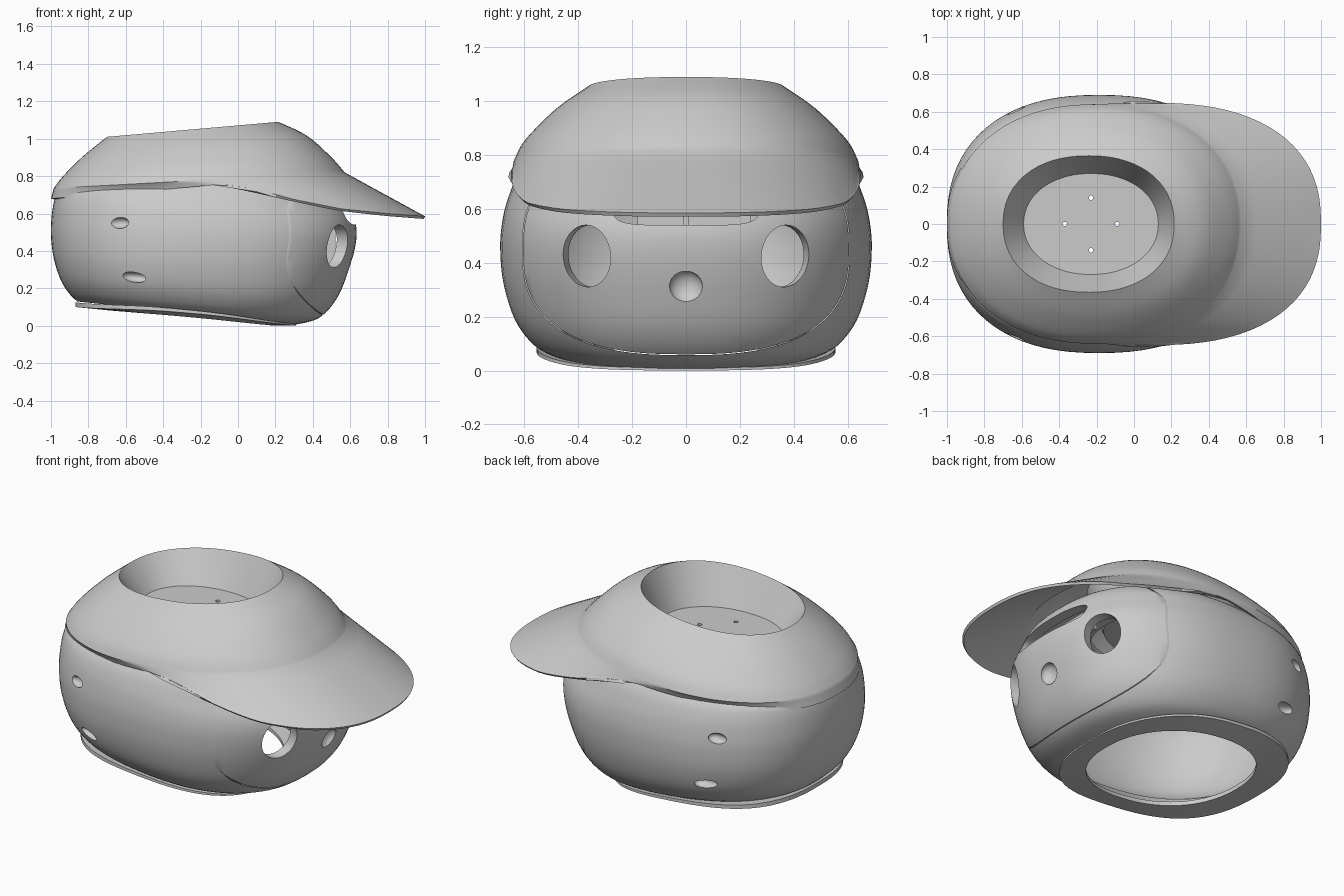
import bpy, bmesh, math
from mathutils import Vector

if "Cube" in bpy.data.objects:
    bpy.data.objects.remove(bpy.data.objects["Cube"])

SEG = 80
grey = bpy.data.materials.new("plain grey")
grey.use_nodes = True
grey.diffuse_color = (0.6, 0.6, 0.6, 1)
grey.node_tree.nodes["Principled BSDF"].inputs["Base Color"].default_value = (0.6, 0.6, 0.6, 1)


def spow(v, p):
    return math.copysign(abs(v) ** p, v)


def ring(xb, xf, hw, zb, zf, n=2.2, cx=None, height=None):
    """Rounded outline from back xb to front xf, its height sloping from zb to zf."""
    cx = (xb + xf) / 2 if cx is None else cx
    pts = []
    for i in range(SEG):
        a = 2 * math.pi * i / SEG
        c = spow(math.cos(a), 2 / n)
        x = cx + c * ((xf - cx) if c > 0 else (cx - xb))
        z = height(x) if height else zb + (zf - zb) * (x - xb) / (xf - xb)
        pts.append(Vector((x, hw * spow(math.sin(a), 2 / n), z)))
    return pts


def spline(rows, steps=5):
    """Smoothly interpolate the rows of ring settings."""
    out = []
    for i in range(len(rows) - 1):
        p = [rows[max(0, min(len(rows) - 1, i + k))] for k in (-1, 0, 1, 2)]
        for s in range(steps):
            t = s / steps
            out.append([b + 0.5 * t * (c - a + t * (2*a - 5*b + 4*c - d + t * (3*(b - c) + d - a)))
                        for a, b, c, d in zip(*p)])
    return out + [list(rows[-1])]


def loft(name, rings, closed=False, caps=()):
    """Skin a stack of rings; closed joins last to first, caps lists ring indices to fill."""
    bm = bmesh.new()
    vs = [[bm.verts.new(p) for p in r] for r in rings]
    pairs = list(zip(vs, vs[1:])) + ([(vs[-1], vs[0])] if closed else [])
    for a, b in pairs:
        for i in range(len(a)):
            j = (i + 1) % len(a)
            bm.faces.new((a[i], a[j], b[j], b[i]))
    for k in caps:
        bm.faces.new(vs[k])
    if closed or len(caps) == 2:
        bmesh.ops.recalc_face_normals(bm, faces=bm.faces)
    me = bpy.data.meshes.new(name)
    bm.to_mesh(me)
    bm.free()
    ob = bpy.data.objects.new(name, me)
    bpy.context.collection.objects.link(ob)
    me.materials.append(grey)
    return ob


def activate(ob):
    bpy.ops.object.select_all(action='DESELECT')
    ob.select_set(True)
    bpy.context.view_layer.objects.active = ob


def thicken(ob, t):
    m = ob.modifiers.new("thickness", 'SOLIDIFY')
    m.thickness, m.offset = t, -1
    activate(ob)
    bpy.ops.object.modifier_apply(modifier=m.name)


def cut(ob, cutter):
    cutter.hide_render = True
    m = ob.modifiers.new("cut", 'BOOLEAN')
    m.operation, m.solver, m.object = 'DIFFERENCE', 'EXACT', cutter
    activate(ob)
    bpy.ops.object.modifier_apply(modifier=m.name)
    bpy.data.objects.remove(cutter)


def drill(loc, rot, scale):
    bpy.ops.mesh.primitive_cylinder_add(vertices=32, radius=1, depth=2, location=loc, rotation=rot)
    bpy.context.object.scale = scale
    return bpy.context.object


def dimple(loc, rot, scale):
    bpy.ops.mesh.primitive_uv_sphere_add(segments=24, ring_count=12, radius=1, location=loc, rotation=rot)
    bpy.context.object.scale = scale
    return bpy.context.object


def plate(name, loc, size):
    bpy.ops.mesh.primitive_cube_add(size=1, location=loc)
    ob = bpy.context.object
    ob.name, ob.scale = name, size
    ob.data.materials.append(grey)


def smooth(ob, angle=30):
    activate(ob)
    bpy.ops.object.shade_smooth_by_angle(angle=math.radians(angle))


# Head shell, open under the cap: back x, front x, half width, back z, front z
head_rows = [
    (-.86, .30, .49, .13, .005), (-.905, .43, .57, .175, .04), (-.95, .525, .637, .25, .14),
    (-.985, .59, .678, .36, .29), (-1, .628, .69, .48, .43), (-.997, .632, .682, .58, .53),
    (-.982, .60, .66, .67, .615), (-.955, .54, .62, .725, .73), (-.86, .42, .54, .785, .80),
    (-.6, .2, .33, .815, .82)]
head = loft("head_shell", [ring(*r, n=2.35) for r in spline(head_rows)])
thicken(head, .06)

# Seam around the face panel
def seam_ring(x, grow):
    return [Vector((x, (.605 + grow) * spow(math.cos(a), .77), .45 + (.39 + grow) * spow(math.sin(a), .77)))
            for a in (2 * math.pi * i / SEG for i in range(SEG))]

cut(head, loft("seam_cutter", [seam_ring(.22, 0), seam_ring(.9, 0), seam_ring(.9, .003), seam_ring(.22, .003)],
               closed=True))

# Eye holes and side vents, mirrored
for s in (-1, 1):
    cut(head, drill((.52, s * .365, .425), (0, math.pi / 2, s * .3), (.115, .1, .2)))
    cut(head, dimple((-.635, s * .61, .55), (0, 0, 0), (.058, .035, .03)))
    cut(head, dimple((-.55, s * .60, .26), (0, math.radians(6), 0), (.072, .04, .028)))

# Nose dimple and brow slot
cut(head, dimple((.6, 0, .31), (0, 0, 0), (.045, .062, .062)))
slot = [[Vector((x, .27 * spow(math.cos(a), .4), .6 + .06 * spow(math.sin(a), .6)))
         for a in (2 * math.pi * i / 48 for i in range(48))] for x in (.4, .8)]
cut(head, loft("slot_cutter", slot, caps=(0, -1)))
smooth(head)

# Panel behind the brow slot and bracket between the eyes
plate("slot_panel", (.47, .03, .6), (.02, .42, .14))
plate("inner_bracket", (.42, 0, .45), (.2, .02, .3))

# Flat collar around the neck opening, its sides lifted a little
collar_rings = [ring(-.87, .31, .555, .125, .01, 2.5), ring(-.72, .2, .42, .11, .02),
                ring(-.72, .2, .42, .085, 0), ring(-.87, .31, .555, .10, 0, 2.5)]
for r in collar_rings:
    for p in r:
        p.z += .02 * (abs(p.y) / .56) ** 6
collar = loft("neck_collar", collar_rings, closed=True)
smooth(collar)

# Cap: brim edge, crown and the sunken pocket in its top
def brim_height(x):
    keys = [(-1, .68), (-.55, .715), (-.1, .755), (.05, .742), (.3, .675), (.55, .625), (.8, .6), (1, .585)]
    for (x0, z0), (x1, z1) in zip(keys, keys[1:]):
        if x <= x1:
            return z0 + (z1 - z0) * (x - x0) / (x1 - x0)
    return keys[-1][1]

edge = ring(-1, 1, .648, 0, 0, 2.4, .1, brim_height)
crown = [ring(*r) for r in spline([
    (-.985, .57, .64, .735, .82), (-.935, .50, .60, .80, .90),
    (-.83, .37, .49, .905, 1.015), (-.70, .215, .365, 1.01, 1.09)])]
brim = [[e.lerp(c, t) for e, c in zip(edge, crown[0])] for t in (0, .2, .4, .6, .8)]
floor = ring(-.59, .13, .27, .85, .85, 2.1)
cap = loft("cap", brim + crown + [floor], caps=(-1,))
thicken(cap, .016)

# Screw holes in the pocket floor
for dx, dy in ((.14, 0), (-.14, 0), (0, .14), (0, -.14)):
    cut(cap, drill((-.23 + dx, dy, .85), (0, 0, 0), (.012, .012, .04)))
smooth(cap)
